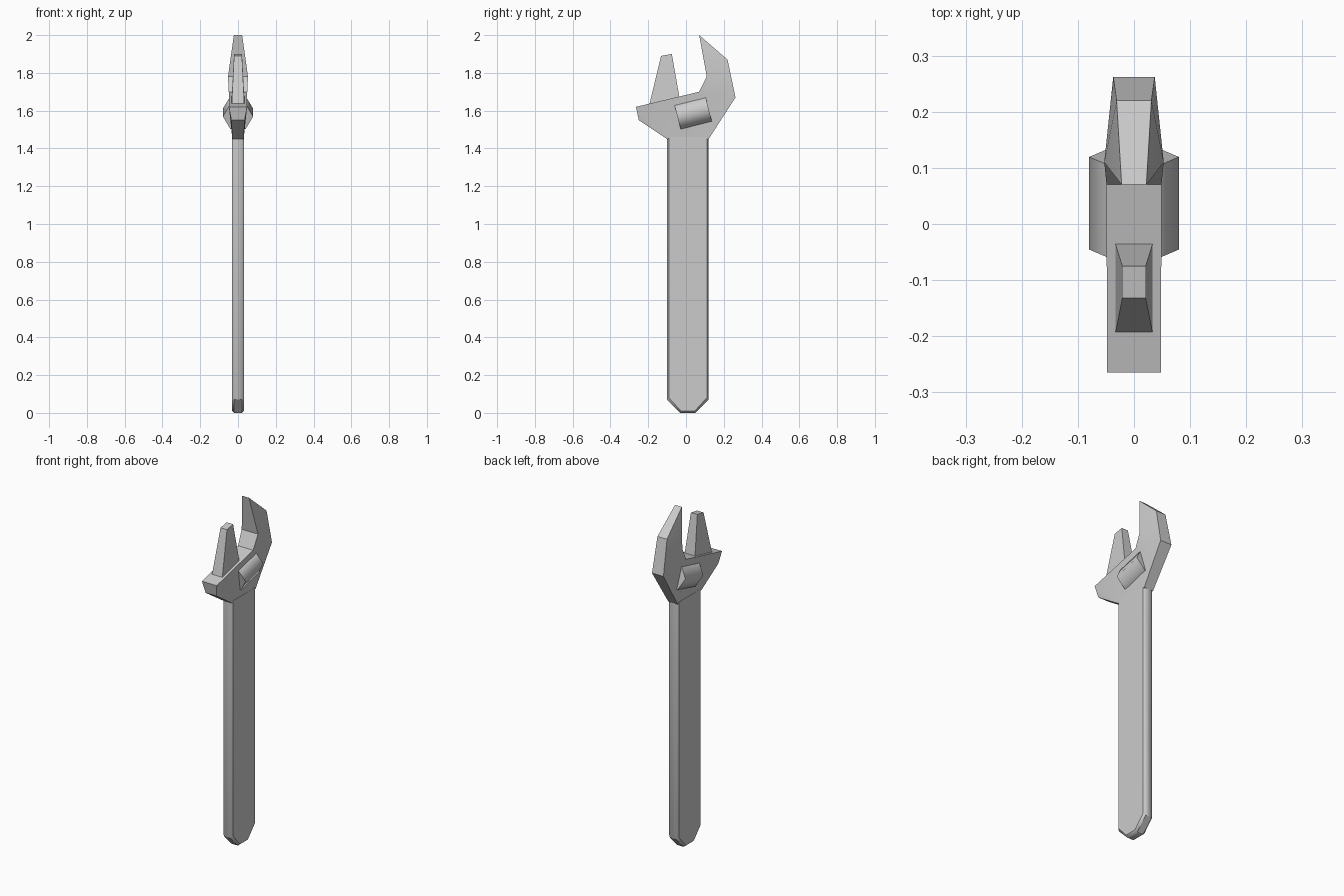
import bpy, bmesh, math
from mathutils import Vector

if "Cube" in bpy.data.objects:
    bpy.data.objects.remove(bpy.data.objects["Cube"])


def finish(name, bm, angle=35):
    bmesh.ops.recalc_face_normals(bm, faces=bm.faces)
    mesh = bpy.data.meshes.new(name)
    bm.to_mesh(mesh)
    bm.free()
    ob = bpy.data.objects.new(name, mesh)
    bpy.context.collection.objects.link(ob)
    bpy.ops.object.select_all(action='DESELECT')
    ob.select_set(True)
    bpy.context.view_layer.objects.active = ob
    bpy.ops.object.shade_smooth_by_angle(angle=math.radians(angle))
    return ob


def plate(name, outline, sides, angle=35):
    """Mirrored plate from (y, z, half thickness) points; sides index the side faces."""
    bm = bmesh.new()
    right = [bm.verts.new((h, y, z)) for y, z, h in outline]
    left = [bm.verts.new((-h, y, z)) for y, z, h in outline]
    for loop in (right, left):
        for f in sides:
            bm.faces.new([loop[i] for i in f])
    n = len(outline)
    for i in range(n):
        j = (i + 1) % n
        bm.faces.new((right[i], right[j], left[j], left[i]))
    return finish(name, bm, angle)


# Handle: flat bar with rounded rim and chamfered end
profile = [(-0.10, 1.46), (-0.10, 0.07), (-0.03, 0.0),
           (0.05, 0.0), (0.12, 0.07), (0.12, 1.46)]
bm = bmesh.new()
loops = []
for x, inset in ((-0.032, 0.010), (-0.02, 0.0), (0.02, 0.0), (0.032, 0.010)):
    loops.append([bm.verts.new((x, 0.01 + (y - 0.01) * (1 - inset / 0.11),
                                inset + z * (1.46 - inset) / 1.46))
                  for y, z in profile])
for a, b in zip(loops, loops[1:]):
    for i in range(6):
        j = (i + 1) % 6
        bm.faces.new((a[i], a[j], b[j], b[i]))
bm.faces.new(loops[0])
bm.faces.new(loops[-1])
finish("handle", bm, 42)

# Head with fixed jaw: thick at the throat, thinning to the rim
plate("head_fixed_jaw",
      [(0.07, 1.70, 0.049), (0.11, 1.78, 0.053), (0.07, 2.0, 0.022),
       (0.22, 1.87, 0.031), (0.262, 1.67, 0.037), (0.12, 1.45, 0.03),
       (-0.10, 1.45, 0.03), (-0.25, 1.55, 0.035), (-0.265, 1.62, 0.048)],
      [(1, 2, 3), (1, 3, 4), (0, 1, 4), (0, 4, 5), (0, 5, 6), (0, 6, 8), (6, 7, 8)],
      25)

# Movable jaw: tapered block
plate("movable_jaw",
      [(-0.197, 1.62, 0.034), (-0.132, 1.89, 0.021),
       (-0.075, 1.90, 0.021), (-0.033, 1.66, 0.034)],
      [(0, 1, 2, 3)])

# Adjusting screw: hexagonal roller tilted along the head
bm = bmesh.new()
axis = Vector((0, 0.165, 0.042))
up = Vector((0, -axis.z, axis.y)).normalized()
centre = Vector((0, 0.037, 1.59))
ends = []
for s in (-0.5, 0.5):
    ends.append([bm.verts.new(centre + axis * s
                              + Vector((0.08 * math.cos(k * math.pi / 3), 0, 0))
                              + up * 0.08 * math.sin(k * math.pi / 3))
                 for k in range(6)])
    bm.faces.new(ends[-1])
for i in range(6):
    j = (i + 1) % 6
    bm.faces.new((ends[0][i], ends[0][j], ends[1][j], ends[1][i]))
finish("adjusting_screw", bm, 65)
